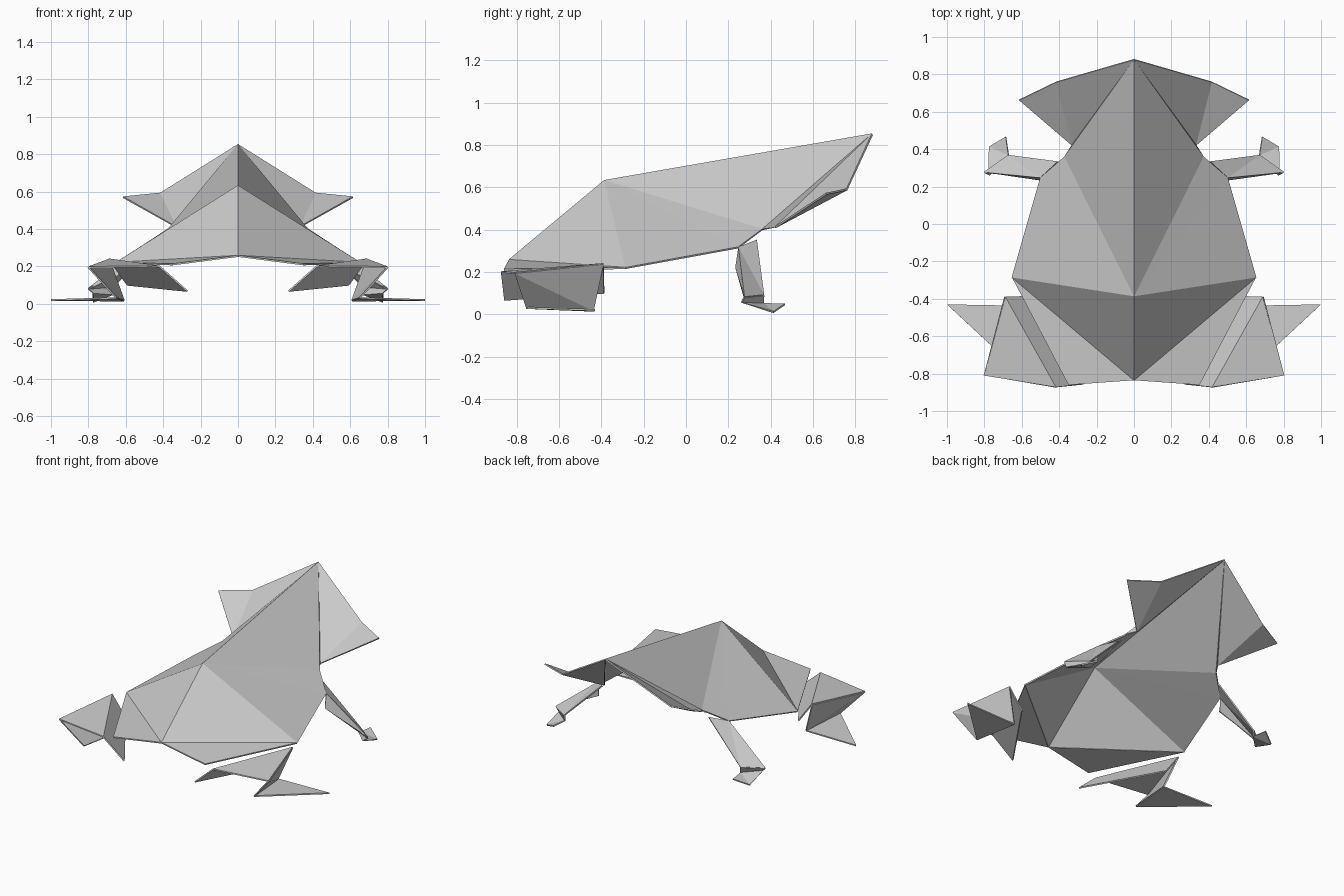
import bpy

default = bpy.data.objects.get("Cube")
if default:
    bpy.data.objects.remove(default, do_unlink=True)

# One plain paper colour
paper = bpy.data.materials.new("grey_paper")
paper.use_nodes = True
paper.diffuse_color = (0.6, 0.6, 0.6, 1)
paper.node_tree.nodes["Principled BSDF"].inputs["Base Color"].default_value = (0.6, 0.6, 0.6, 1)

# Named fold points of the left half
P = dict(
    nose=(0, 0.88, 0.85), back=(0, -0.385, 0.63), tail=(0, -0.835, 0.255),
    side=(0.652, -0.285, 0.218), shoulder=(0.5, 0.247, 0.315), neck=(0.37, 0.36, 0.4),
    flap_root=(0.33, 0.42, 0.41), flap_mid=(0.415, 0.76, 0.59), flap_tip=(0.615, 0.663, 0.57),
    rump=(0.35, -0.86, 0.21),
    hip=(0.42, -0.873, 0.2), knee=(0.69, -0.39, 0.238), hock=(0.8, -0.81, 0.195),
    hip_low=(0.27, -0.857, 0.067), knee_low=(0.59, -0.387, 0.1),
    heel=(0.65, -0.755, 0.03), ankle=(0.61, -0.437, 0.017), toe=(1, -0.43, 0.02),
    armpit=(0.405, 0.333, 0.35), arm_low=(0.5, 0.237, 0.22),
    wrist_out=(0.8, 0.275, 0.08), wrist_in=(0.67, 0.367, 0.09),
    palm_back=(0.775, 0.262, 0.056), palm_in=(0.67, 0.365, 0.05),
    finger_out=(0.775, 0.413, 0.01), finger_in=(0.685, 0.467, 0.047),
)


def sheet(name, *panels):
    """Folded paper: each panel lists its corner names; mirrored and given thickness."""
    panels = [p.split() for p in panels]
    names = list(dict.fromkeys(n for p in panels for n in p))
    mesh = bpy.data.meshes.new(name)
    mesh.from_pydata([P[n] for n in names], [], [[names.index(n) for n in p] for p in panels])
    mesh.materials.append(paper)
    obj = bpy.data.objects.new(name, mesh)
    bpy.context.collection.objects.link(obj)
    mirror = obj.modifiers.new("both_sides", 'MIRROR')
    mirror.use_clip = True
    thick = obj.modifiers.new("paper_thickness", 'SOLIDIFY')
    thick.thickness = 0.009
    thick.offset = 0
    return obj


# Body: ridge along the spine, open underneath
sheet("body",
      "nose back neck", "neck back shoulder", "shoulder back side",
      "side back tail", "nose neck flap_root")

# Folded hem behind the body
sheet("rump_flaps", "tail rump side")

# Pointed flaps either side of the head
sheet("head_flaps", "nose flap_root flap_mid", "flap_mid flap_root flap_tip")

# Hind legs
sheet("thighs", "hip hock knee", "hip knee knee_low hip_low")
sheet("shins", "hock heel ankle", "hock ankle knee")
sheet("hind_feet", "heel toe ankle")

# Front legs
sheet("front_legs",
      "shoulder wrist_out wrist_in", "shoulder wrist_in armpit", "shoulder arm_low wrist_out")
sheet("front_feet",
      "wrist_out palm_back palm_in wrist_in",
      "palm_back finger_out palm_in", "palm_in finger_out finger_in")
